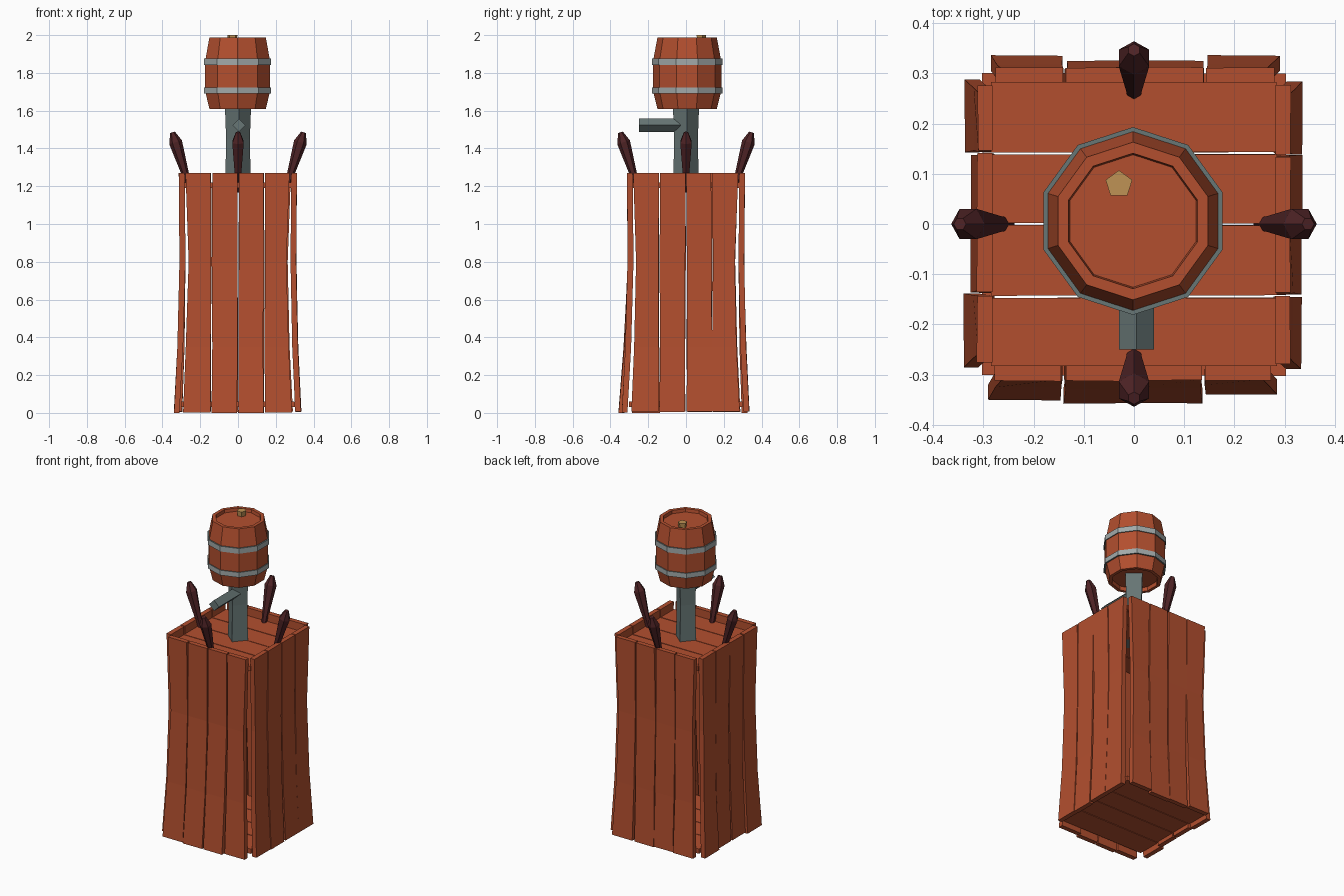
import bpy, bmesh, math, random
from mathutils import Vector, Matrix

if "Cube" in bpy.data.objects:
    bpy.data.objects.remove(bpy.data.objects["Cube"])

random.seed(4)


def material(name, rgb):
    m = bpy.data.materials.new(name)
    m.diffuse_color = (*rgb, 1)
    m.use_nodes = True
    m.node_tree.nodes["Principled BSDF"].inputs["Base Color"].default_value = m.diffuse_color
    return m


WOOD = material("red_brown_wood", (0.45, 0.078, 0.028))
STEEL = material("light_steel", (0.36, 0.40, 0.40))
IRON = material("dark_iron", (0.135, 0.18, 0.177))
MAROON = material("dark_maroon", (0.078, 0.017, 0.019))
CORK = material("tan_cork", (0.52, 0.29, 0.09))


def rings_mesh(name, rings, mats, cap=True, closed=False):
    """Skin a list of equal-sized vertex rings into one object."""
    bm = bmesh.new()
    rows = [[bm.verts.new(p) for p in r] for r in rings]
    n = len(rows[0])
    pairs = list(zip(rows, rows[1:])) + ([(rows[-1], rows[0])] if closed else [])
    for a, b in pairs:
        for i in range(n):
            j = (i + 1) % n
            bm.faces.new((a[i], a[j], b[j], b[i]))
    if cap and not closed:
        bm.faces.new(rows[0][::-1])
        bm.faces.new(rows[-1])
    bmesh.ops.recalc_face_normals(bm, faces=bm.faces)
    me = bpy.data.meshes.new(name)
    bm.to_mesh(me)
    bm.free()
    for m in mats:
        me.materials.append(m)
    ob = bpy.data.objects.new(name, me)
    bpy.context.collection.objects.link(ob)
    return ob


def lathe(name, profile, sides, mats, start=90, mat=Matrix(), closed=False):
    """Profile of (radius, height) turned about z, then moved by mat."""
    rings = []
    for r, z in profile:
        ang = [math.radians(start + 360 * i / sides) for i in range(sides)]
        rings.append([mat @ Vector((r * math.cos(a), r * math.sin(a), z)) for a in ang])
    return rings_mesh(name, rings, mats, closed=closed)


def aim(origin, direction):
    q = Vector(direction).to_track_quat('Z', 'Y')
    return Matrix.Translation(origin) @ q.to_matrix().to_4x4()


def jit(s=0.004):
    return random.uniform(-s, s)


# Side planks: waisted walls that flare at the foot
LEVELS = (0.0, 0.35, 0.8, 1.27)
EDGE = (0.292, 0.277, 0.266, 0.281)       # half width of a wall per level
THICK = 0.03
walls = {
    "front": (0, (0.350, 0.358, 0.356, 0.340)),
    "right": (90, (0.333, 0.334, 0.335, 0.335)),
    "back": (180, (0.335, 0.325, 0.326, 0.335)),
    "left": (270, (0.338, 0.325, 0.326, 0.340)),
}
for side, (angle, feet) in walls.items():
    rot = Matrix.Rotation(math.radians(angle), 4, 'Z')
    for k in range(4):
        rings = []
        for i, z in enumerate(LEVELS):
            out = (feet[k], 0.318 + (feet[k] - 0.335) * 0.5, 0.308, 0.312)[i]
            cuts = [-EDGE[i], -0.141, -0.001, 0.138, EDGE[i] - 0.004]
            u0, u1 = cuts[k] + 0.003 + jit(0.003), cuts[k + 1] - 0.003 + jit(0.003)
            zz = z + (abs(jit(0.008)) if i == 0 else 0)
            if side == "front" and k == 1:
                zz = z
            rings.append([rot @ Vector(p) for p in (
                (u0, -out, zz), (u1, -out + jit(0.002), zz),
                (u1, -out + THICK, zz), (u0, -out + THICK, zz))])
        rings_mesh(f"{side}_plank_{k + 1}", rings, [WOOD])

# Top and bottom boards, set inside the walls
for name, z0, z1, h in (("top_board", 1.19, 1.22, 0.285), ("bottom_board", 0.03, 0.06, 0.303)):
    cuts = [-h, -0.145, 0.0, 0.14, h]
    for k in range(4):
        a, b = cuts[k] + 0.002, cuts[k + 1] - 0.002
        c, d = a + jit(0.002), b + jit(0.002)
        rings_mesh(f"{name}_{k + 1}", [
            [(-h, a, z), (h, c, z), (h, d, z), (-h, b, z)] for z in (z0, z1)], [WOOD])

# Barrel with recessed ends
CX, CY = -0.002, 0.006
centre = Matrix.Translation((CX, CY, 0))
lathe("barrel", [(0.135, 1.635), (0.137, 1.61), (0.157, 1.61), (0.181, 1.705),
                 (0.181, 1.86), (0.157, 1.988), (0.135, 1.988), (0.132, 1.968)],
      10, [WOOD], mat=centre)

# Hoops: light outer band, dark edges
for name, z0, z1 in (("lower_hoop", 1.69, 1.722), ("upper_hoop", 1.842, 1.876)):
    hoop = lathe(name, [(0.174, z0), (0.187, z0), (0.187, z1), (0.174, z1)],
                 10, [STEEL, IRON], mat=centre, closed=True)
    for f in hoop.data.polygons:
        f.material_index = 1 if abs(f.normal.z) > 0.7 else 0

# Bung on the lid
lathe("bung", [(0.024, 1.96), (0.028, 2.0)], 5, [CORK],
      mat=Matrix.Translation((-0.03, 0.079, 0)))

# Square post turned on its corner, and the spout
lathe("post", [(0.068, 1.19), (0.063, 1.45), (0.07, 1.64)], 4, [IRON], start=94)
lathe("spout", [(0.035, 0), (0.035, 0.22)], 4, [IRON],
      mat=aim((0.005, -0.03, 1.523), (0, -1, 0)))

# Four lever handles leaning outward
for k, side in enumerate(("right", "back", "left", "front")):
    a = math.radians(90 * k)
    c, s = math.cos(a), math.sin(a)
    base = (0.25 * c, 0.25 * s, 1.17)
    lathe(f"{side}_handle", [(0.013, 0), (0.018, 0.08), (0.035, 0.275), (0.013, 0.33)],
          6, [MAROON], mat=aim(base, (0.095 * c, 0.095 * s, 0.31)))
